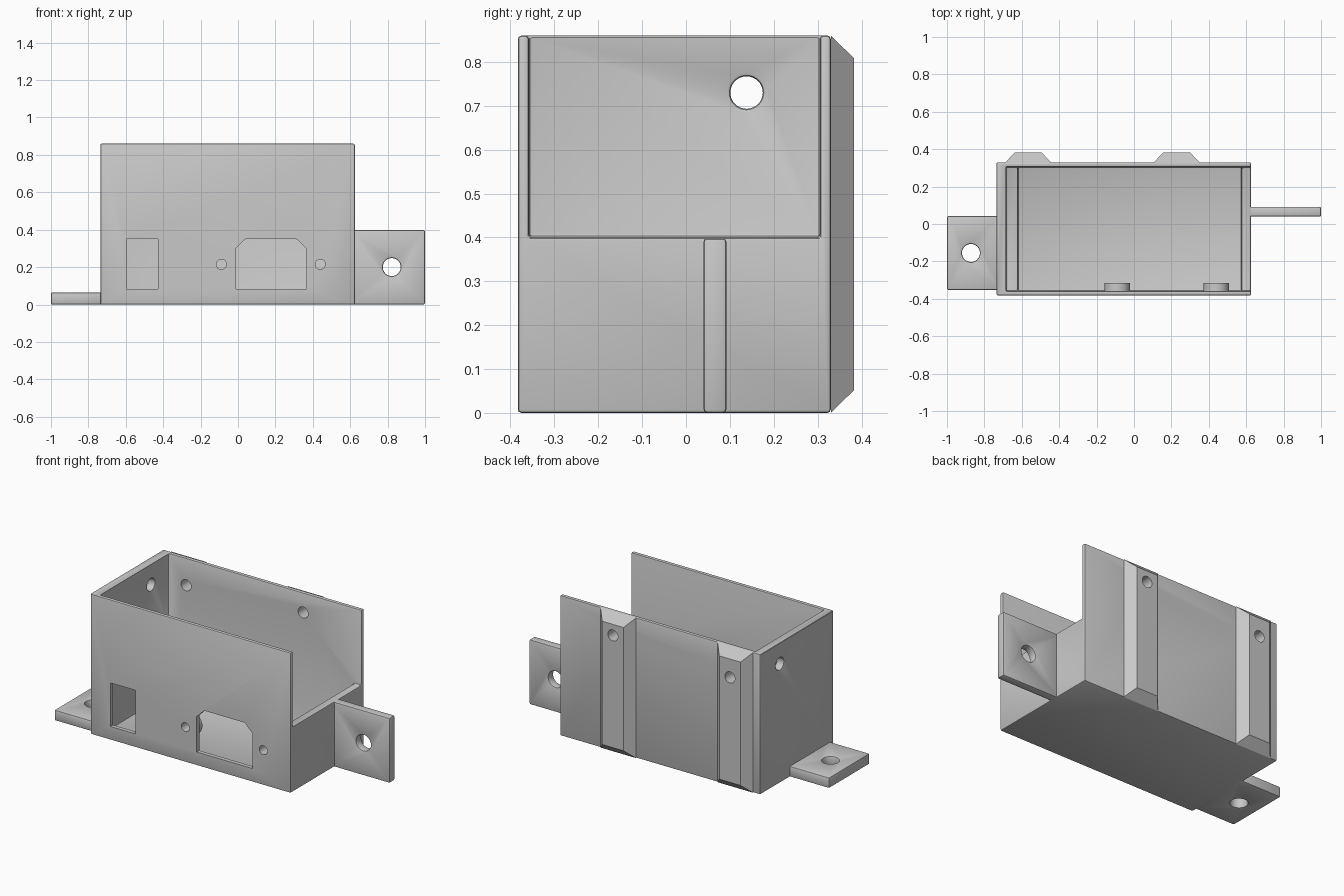
import bpy, bmesh, math
from mathutils import Matrix

if "Cube" in bpy.data.objects:
    bpy.data.objects.remove(bpy.data.objects["Cube"])

grey = bpy.data.materials.new("plain_grey")
grey.use_nodes = True
grey.diffuse_color = (0.58, 0.58, 0.58, 1)
grey.node_tree.nodes["Principled BSDF"].inputs["Base Color"].default_value = (0.58, 0.58, 0.58, 1)


def finish(name, bm):
    bmesh.ops.recalc_face_normals(bm, faces=bm.faces)
    mesh = bpy.data.meshes.new(name)
    bm.to_mesh(mesh)
    bm.free()
    mesh.materials.append(grey)
    obj = bpy.data.objects.new(name, mesh)
    bpy.context.collection.objects.link(obj)
    return obj


def prism(name, outline, y0, y1):
    """Extrude an x-z outline from y0 to y1."""
    bm = bmesh.new()
    face = bm.faces.new([bm.verts.new((x, y0, z)) for x, z in outline])
    ext = bmesh.ops.extrude_face_region(bm, geom=[face])
    verts = [g for g in ext["geom"] if isinstance(g, bmesh.types.BMVert)]
    bmesh.ops.translate(bm, verts=verts, vec=(0, y1 - y0, 0))
    return finish(name, bm)


def box(name, x0, x1, y0, y1, z0, z1):
    return prism(name, [(x0, z0), (x1, z0), (x1, z1), (x0, z1)], y0, y1)


def rod(name, centre, axis, radius, length):
    turn = {"X": Matrix.Rotation(math.pi / 2, 4, "Y"),
            "Y": Matrix.Rotation(math.pi / 2, 4, "X"), "Z": Matrix()}[axis]
    bm = bmesh.new()
    bmesh.ops.create_cone(bm, cap_ends=True, segments=32, radius1=radius, radius2=radius,
                          depth=length, matrix=Matrix.Translation(centre) @ turn)
    return finish(name, bm)


def apply(obj, mod):
    bpy.context.view_layer.objects.active = obj
    bpy.ops.object.modifier_apply(modifier=mod.name)


def cut(obj, cutter):
    mod = obj.modifiers.new("cut", "BOOLEAN")
    mod.operation, mod.solver, mod.object = "DIFFERENCE", "EXACT", cutter
    apply(obj, mod)
    bpy.data.objects.remove(cutter)


def soften(obj, width=0.008):
    mod = obj.modifiers.new("soften", "BEVEL")
    mod.width, mod.segments = width, 2
    mod.limit_method, mod.angle_limit = "ANGLE", math.radians(40)
    mod.use_clamp_overlap = False
    apply(obj, mod)


# Open housing: one low end wall, inner ledge at the other end
housing = box("housing", -0.735, 0.625, -0.383, 0.33, 0, 0.86)
cavity = [(-0.62, 0.05), (0.575, 0.05), (0.575, 0.4), (0.8, 0.4),
          (0.8, 1), (-0.685, 1), (-0.685, 0.4), (-0.62, 0.4)]
cut(housing, prism("cavity", cavity, -0.358, 0.305))
cut(housing, rod("cable_hole", (-0.71, 0.138, 0.73), "X", 0.037, 0.2))
soften(housing)

# Switch and socket openings in the front wall
cut(housing, box("switch_opening", -0.596, -0.428, -0.5, -0.34, 0.083, 0.35))
socket = [(-0.012, 0.083), (0.365, 0.083), (0.365, 0.3), (0.313, 0.35), (0.04, 0.35), (-0.012, 0.3)]
cut(housing, prism("socket_opening", socket, -0.5, -0.34))

# Screw bosses behind the front wall
for side, x in (("right", -0.089), ("left", 0.44)):
    boss = rod("screw_boss_" + side, (x, -0.34, 0.215), "Y", 0.068, 0.05)
    for part in (housing, boss):
        cut(part, rod("screw_hole", (x, -0.34, 0.215), "Y", 0.027, 0.2))

# Tapered rails on the back wall, each with a screw hole
for side, x, z in (("right", -0.566, 0.695), ("left", 0.228, 0.74)):
    rail = box("back_rail_" + side, x - 0.121, x + 0.121, 0.33, 0.383, 0, 0.86)
    for v in rail.data.vertices:
        if v.co.y > 0.35:
            v.co.x += 0.049 if v.co.x < x else -0.049
            v.co.z += 0.052 if v.co.z < 0.4 else -0.052
    for part in (housing, rail):
        cut(part, rod("rail_hole", (x, 0.34, z), "Y", 0.034, 0.3))

# Mounting tabs: flat one on the right, upright one on the left
flat_tab = box("flat_tab", -1, -0.71, -0.352, 0.043, 0, 0.065)
cut(flat_tab, rod("tab_hole", (-0.872, -0.155, 0.03), "Z", 0.048, 0.3))
upright_tab = box("upright_tab", 0.6, 1, 0.04, 0.092, 0, 0.398)
cut(upright_tab, rod("tab_hole", (0.822, 0.066, 0.2), "Y", 0.048, 0.3))
for tab in (flat_tab, upright_tab):
    soften(tab)

# Smooth curved surfaces, keep sharp edges
bpy.ops.object.select_all(action="DESELECT")
for obj in bpy.context.collection.objects:
    if obj.type == "MESH":
        obj.select_set(True)
        bpy.context.view_layer.objects.active = obj
bpy.ops.object.shade_smooth_by_angle(angle=math.radians(30))
